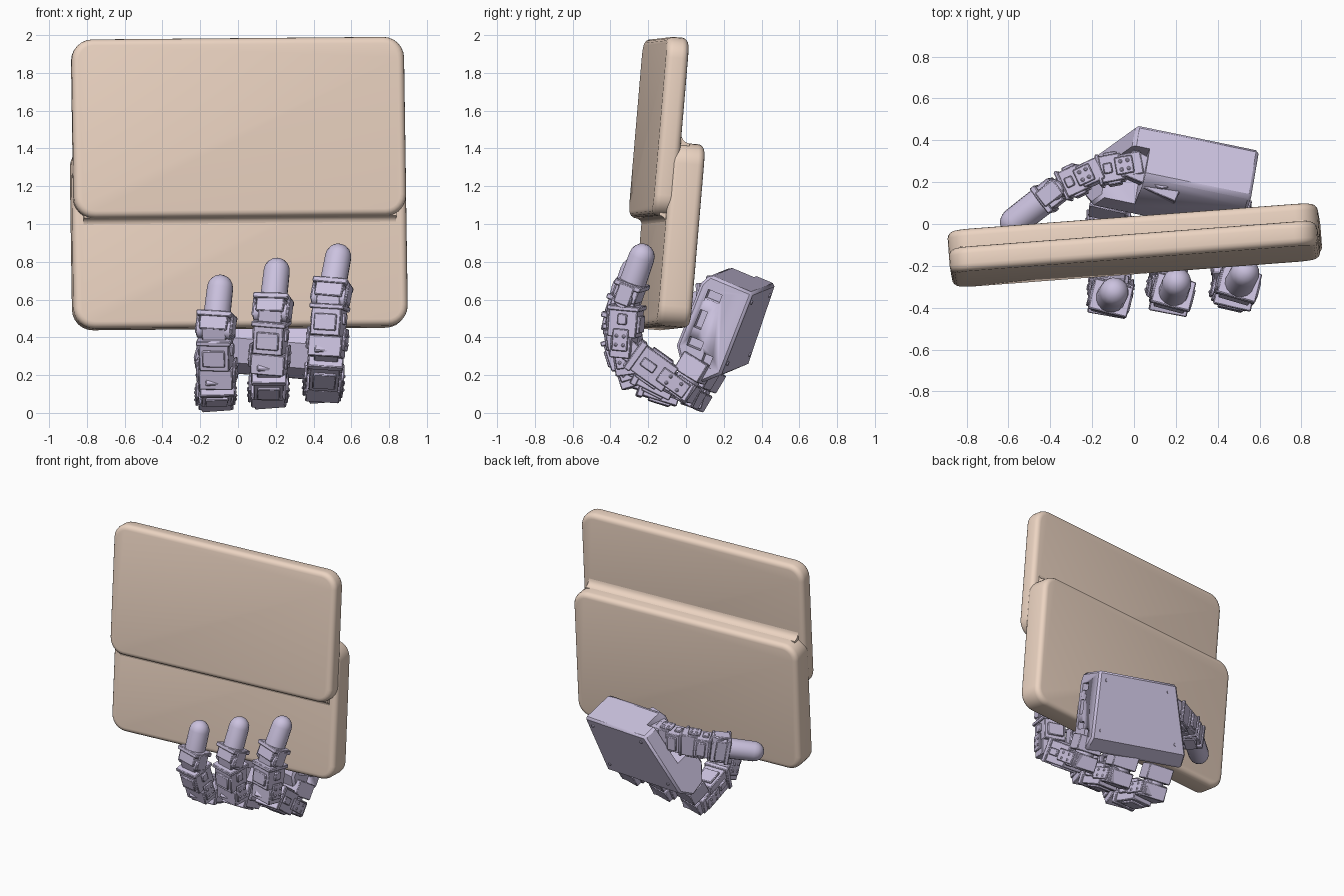
import bpy, bmesh, math
from mathutils import Vector, Matrix

if "Cube" in bpy.data.objects:
    bpy.data.objects.remove(bpy.data.objects["Cube"])


def material(name, rgb):
    m = bpy.data.materials.new(name)
    m.diffuse_color = (*rgb, 1)
    m.use_nodes = True
    m.node_tree.nodes["Principled BSDF"].inputs["Base Color"].default_value = m.diffuse_color
    return m


TAN = material("tan", (0.84, 0.66, 0.54))
LILAC = material("lilac", (0.60, 0.54, 0.74))


def finish(name, bm, mat, bevel=0.0, angle=30):
    bmesh.ops.recalc_face_normals(bm, faces=bm.faces)
    me = bpy.data.meshes.new(name)
    bm.to_mesh(me)
    bm.free()
    me.materials.append(mat)
    ob = bpy.data.objects.new(name, me)
    bpy.context.collection.objects.link(ob)
    if bevel:
        b = ob.modifiers.new("bevel", 'BEVEL')
        b.width, b.segments, b.limit_method = bevel, 1, 'ANGLE'
        b.angle_limit = math.radians(50)
    bpy.ops.object.select_all(action='DESELECT')
    ob.select_set(True)
    bpy.context.view_layer.objects.active = ob
    bpy.ops.object.shade_smooth_by_angle(angle=math.radians(angle))
    return ob


def box(bm, M, size, at):
    bmesh.ops.create_cube(bm, size=1, matrix=M @ Matrix.Translation(at) @ Matrix.Diagonal((*size, 1)))


def cyl(bm, M, r, length, at, axis='Z', seg=16):
    R = {'Z': Matrix(), 'Y': Matrix.Rotation(math.pi / 2, 4, 'X'),
         'X': Matrix.Rotation(math.pi / 2, 4, 'Y')}[axis]
    bmesh.ops.create_cone(bm, cap_ends=True, segments=seg, radius1=r, radius2=r,
                          depth=length, matrix=M @ Matrix.Translation(at) @ R)


def frame(p, q, side):
    # z runs from p to q, y follows the joint axis
    z = (q - p).normalized()
    x = side.cross(z).normalized()
    M = Matrix((x, z.cross(x), z)).transposed().to_4x4()
    M.translation = p
    return M, (q - p).length


# ---- stepped block: two overlapping rounded slabs, slightly leaning and turned
TILT = (Matrix.Translation((-0.005, 0, 1.18)) @ Matrix.Rotation(math.radians(4.3), 4, 'Z')
        @ Matrix.Rotation(math.radians(-4.9), 4, 'X') @ Matrix.Rotation(math.radians(-0.5), 4, 'Y'))


def slab(name, y0, y1, z0, z1, w):
    bm = bmesh.new()
    box(bm, Matrix(), (w, y1 - y0, z1 - z0), (0, (y0 + y1) / 2, (z0 + z1) / 2 - 1.2))
    corners = [e for e in bm.edges if abs(e.verts[0].co.y - e.verts[1].co.y) > 0.01]
    bmesh.ops.bevel(bm, geom=corners, offset=0.11, segments=6, profile=0.5, affect='EDGES')
    rim = [e for e in bm.edges if e.calc_face_angle(0) > 0.9]
    bmesh.ops.bevel(bm, geom=rim, offset=0.035, segments=4, profile=0.5, affect='EDGES')
    bm.transform(TILT)
    finish(name, bm, TAN, angle=40)


slab("upper_slab", -0.230, -0.112, 1.04, 1.99, 1.765)
slab("lower_slab", -0.157, 0.020, 0.46, 1.435, 1.775)

# fillets in the two inner steps
bm = bmesh.new()
for y, z, sy, sz, r in ((-0.156, 1.041, -1, -1, 0.035), (-0.113, 1.434, 1, 1, 0.05)):
    prof = [(y - sy * 0.02, z - sz * 0.02), (y + sy * r, z - sz * 0.02)]
    prof += [(y + sy * r * (1 - math.sin(t)), z + sz * r * (1 - math.cos(t)))
             for t in (0, 0.4, 0.8, 1.2, math.pi / 2)]
    prof += [(y - sy * 0.02, z + sz * r)]
    ends = [[bm.verts.new((x, a, b - 1.2)) for a, b in prof] for x in (-0.83, 0.83)]
    for e in ends:
        bm.faces.new(e)
    n = len(prof)
    for i in range(n):
        j = (i + 1) % n
        bm.faces.new((ends[0][i], ends[0][j], ends[1][j], ends[1][i]))
bm.transform(TILT)
finish("step_fillets", bm, TAN, angle=35)

# ---- palm: chamfered profile swept sideways, wider at the finger end
L = Vector((0.97, -0.20, -0.08)).normalized()
U = Vector((-0.12, -0.37, -0.93))
U = (U - L * U.dot(L)).normalized()
N = U.cross(L).normalized()
if N.y > 0:
    N = -N
O = Vector((0.60, 0.355, 0.635))


bm = bmesh.new()
prof = [(0, 0), (0.25, 0), (0.28, 0.06), (0.28, 0.42), (0.20, 0.53), (0.08, 0.55), (0, 0.47)]
right = [bm.verts.new(O + N * n + U * u) for n, u in prof]
left = [bm.verts.new(O - L * (0.60 + 0.28 * u) + N * n + U * u) for n, u in prof]
bm.faces.new(right)
bm.faces.new(left)
for i in range(len(prof)):
    j = (i + 1) % len(prof)
    bm.faces.new((right[i], right[j], left[j], left[i]))
palm = finish("palm", bm, LILAC, 0.015)

PM = Matrix((-L, N, U)).transposed().to_4x4()
PM.translation = O

# recesses in the end wall and the thumb bay on the inner left side
bm = bmesh.new()
for n, u, sn, su in ((0.19, 0.10, 0.08, 0.05), (0.21, 0.24, 0.04, 0.10),
                     (0.19, 0.37, 0.08, 0.05), (0.10, 0.43, 0.05, 0.06)):
    box(bm, PM, (0.12, sn, su), (0, n, u))
box(bm, PM, (0.40, 0.22, 0.34), (0.72, 0.22, 0.13))
bmesh.ops.recalc_face_normals(bm, faces=bm.faces)
cutter = finish("palm_cutter", bm, LILAC)
cutter.hide_render = True
cutter.hide_viewport = True
cut = palm.modifiers.new("recesses", 'BOOLEAN')
cut.object, cut.operation, cut.solver = cutter, 'DIFFERENCE', 'EXACT'

# back cover screws
bm = bmesh.new()
for a, u in ((0.06, 0.06), (0.54, 0.06), (0.06, 0.41), (0.64, 0.41)):
    cyl(bm, PM, 0.012, 0.02, (a, 0.003, u), 'Y', seg=10)
finish("palm_screws", bm, LILAC)


# ---- finger segments
def link(bm, p, q, side, w=0.16, t=0.155):
    M, d = frame(p, q, side)
    box(bm, M, (t, w, d * 0.62), (0, 0, d * 0.52))                     # motor body
    box(bm, M, (t + 0.02, w + 0.025, d * 0.10), (0, 0, d * 0.80))      # collar
    box(bm, M, (t * 0.7, w * 0.8, d * 0.3), (0, 0, d * 0.95))          # output end
    box(bm, M, (0.11, w + 0.02, 0.11), (0, 0, 0))                      # hinge block
    for s in (-1, 1):
        box(bm, M, (0.085, 0.016, d * 0.45), (0, s * (w / 2 + 0.018), d * 0.16))
        box(bm, M, (0.02, w * 0.75, d * 0.34), (s * (t / 2 + 0.004), 0, d * 0.48))
        box(bm, M, (0.05, 0.02, d * 0.22), (0, s * (w / 2 + 0.005), d * 0.58))
        for k in (0.06, 0.24):
            for x in (-0.02, 0.02):
                cyl(bm, M, 0.010, 0.010, (x, s * (w / 2 + 0.028), d * k), 'Y', seg=8)


def tip(bm, p, q, side, r=0.072):
    # distal bracket and rounded pad; q is the centre of the round end
    M, d = frame(p, q, side)
    cyl(bm, M, 0.05, 0.19, (0, 0, 0), 'Y')
    box(bm, M, (0.13, 0.15, 0.08), (0, 0, 0.03))
    box(bm, M, (0.15, 0.19, 0.03), (0, 0, 0.075))
    for s in (-1, 1):
        box(bm, M, (0.085, 0.016, 0.11), (0, s * 0.093, 0.025))
    rings = [(0.075, r), (d, r * 0.97)]
    rings += [(d + r * math.sin(a), r * 0.97 * math.cos(a)) for a in (0.35, 0.7, 1.05, 1.35)]
    loops = [[bm.verts.new(M @ Vector((x * math.cos(k * math.pi / 8), x * math.sin(k * math.pi / 8), z)))
              for k in range(16)] for z, x in rings]
    for a, b in zip(loops, loops[1:]):
        for k in range(16):
            m = (k + 1) % 16
            bm.faces.new((a[k], a[m], b[m], b[k]))
    bm.faces.new(loops[0])
    bm.faces.new(loops[-1])


FINGERS = {
    "left_finger": [(-0.12, 0.04, 0.085), (-0.11, -0.29, 0.19), (-0.12, -0.37, 0.44), (-0.095, -0.325, 0.66)],
    "middle_finger": [(0.16, 0.01, 0.10), (0.165, -0.31, 0.26), (0.18, -0.35, 0.53), (0.205, -0.28, 0.75)],
    "right_finger": [(0.45, -0.02, 0.13), (0.47, -0.33, 0.35), (0.49, -0.31, 0.61), (0.53, -0.235, 0.825)],
}
AXIS = Vector((0.97, -0.21, 0.10)).normalized()
for name, pts in FINGERS.items():
    j1, j2, j3, end = [Vector(p) for p in pts]
    bm = bmesh.new()
    # swivel base between palm and first hinge
    M, d = frame(j1 + Vector((0.01, 0.09, 0.15)), j1, AXIS)
    box(bm, M, (0.15, 0.18, 0.11), (0, 0, 0.05))
    cyl(bm, M, 0.065, 0.16, (0, 0, 0.10))
    box(bm, M, (0.14, 0.17, 0.10), (0, 0, d))
    link(bm, j1, j2, AXIS)
    link(bm, j2, j3, AXIS)
    tip(bm, j3, end, AXIS)
    finish(name, bm, LILAC, 0.007)

# ---- thumb, reaching sideways behind the block
k = [Vector(p) for p in ((0.15, 0.21, 0.63), (-0.01, 0.28, 0.63), (-0.20, 0.245, 0.62),
                         (-0.37, 0.165, 0.60), (-0.57, 0.01, 0.56))]
up = Vector((0, 0.1, 1))
bm = bmesh.new()
M, d = frame(k[0], k[1], up)
box(bm, M, (0.17, 0.18, 0.17), (0, 0, 0.0))
box(bm, M, (0.13, 0.16, 0.12), (0, 0, d * 0.8))
cyl(bm, M, 0.06, 0.21, (0, 0, 0.02), 'Y')
link(bm, k[1], k[2], up, 0.14, 0.13)
link(bm, k[2], k[3], up, 0.14, 0.13)
tip(bm, k[3], k[4], up)
finish("thumb", bm, LILAC, 0.007)
